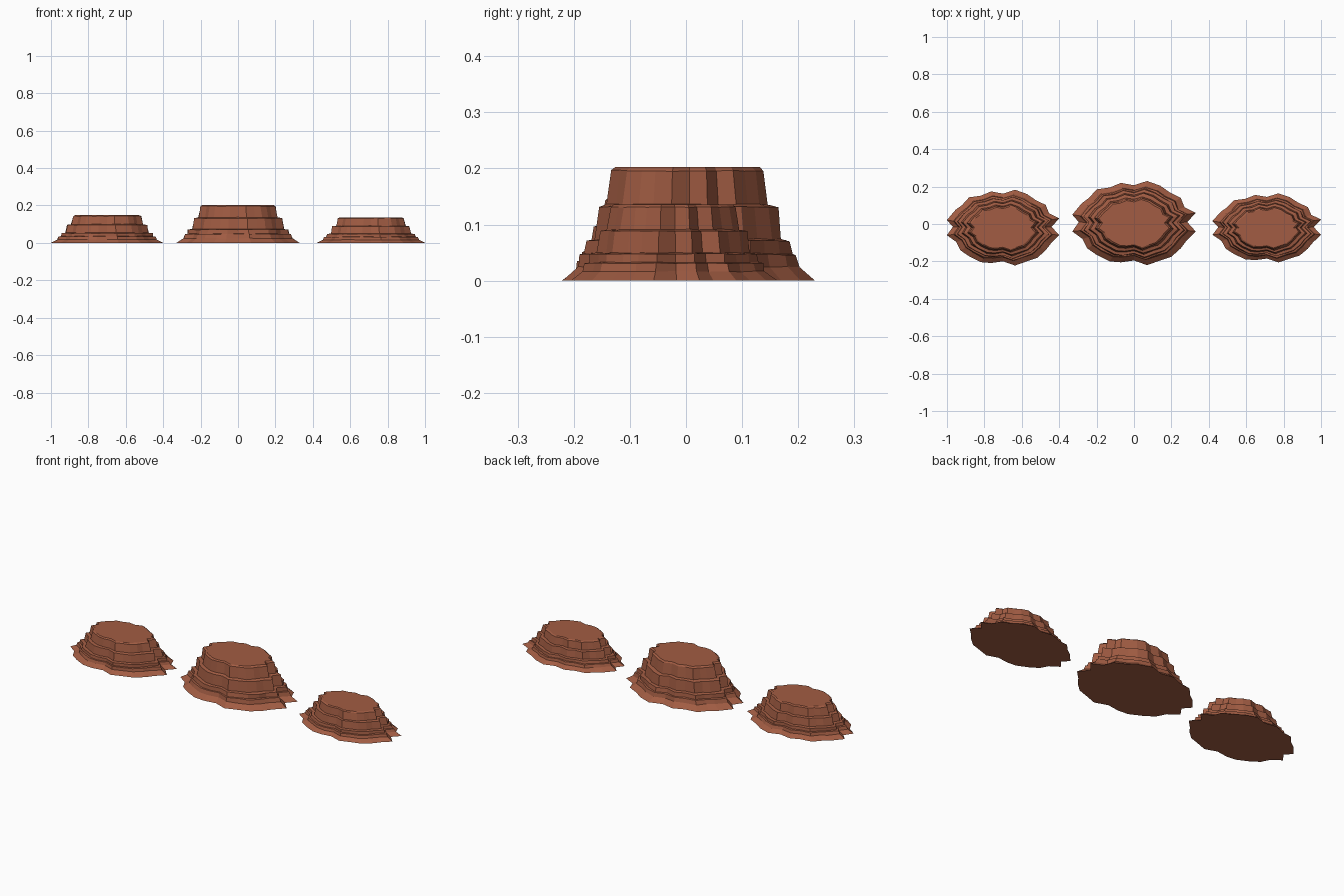
import bpy, random

cube = bpy.data.objects.get("Cube")
if cube:
    bpy.data.objects.remove(cube, do_unlink=True)

rock = bpy.data.materials.new("terracotta rock")
rock.use_nodes = True
COLOUR = (0.36, 0.108, 0.056, 1)
rock.diffuse_color = COLOUR
bsdf = rock.node_tree.nodes["Principled BSDF"]
bsdf.inputs["Base Color"].default_value = COLOUR
bsdf.inputs["Roughness"].default_value = 0.9

# Eroded foot outline, counter-clockwise
OUTLINE = [(.285, .01), (.33, .06), (.27, .09), (.25, .14), (.19, .17), (.14, .205), (.07, .23),
           (0, .207), (-.07, .22), (-.13, .195), (-.2, .185), (-.24, .14), (-.28, .11), (-.33, .05),
           (-.295, .01), (-.33, -.04), (-.275, -.08), (-.25, -.13), (-.2, -.165), (-.13, -.2),
           (-.07, -.205), (0, -.195), (.07, -.22), (.14, -.195), (.2, -.175), (.25, -.13),
           (.28, -.09), (.33, -.04)]

# Terraces: (outline scale, fraction of height)
PROFILE = [(1, 0), (.88, .12), (.86, .23), (.82, .24), (.81, .35), (.74, .365),
           (.71, .65), (.64, .67), (.605, .965), (.57, 1)]


def mesa(name, x, y, sx, sy, height, seed):
    """Stack scaled outlines into a stepped mesa with a flat cap and base."""
    rng = random.Random(seed)
    n = len(OUTLINE)
    verts, faces = [], []
    for scale, level in PROFILE:
        rough = 0 if level in (0, 1) else 0.012
        for px, py in OUTLINE:
            s = scale * (1 + rng.uniform(-rough, rough))
            z = height * (level + rng.uniform(-rough, rough) * 0.5)
            verts.append((px * s * sx, py * s * sy, z))
    for r in range(len(PROFILE) - 1):
        for i in range(n):
            a, b = r * n + i, r * n + (i + 1) % n
            faces.append((a, b, b + n, a + n))
    # Cap as a fan, base as one polygon
    top = len(verts) - n
    verts.append((0, 0, height))
    faces += [(top + i, top + (i + 1) % n, top + n) for i in range(n)]
    faces.append(tuple(reversed(range(n))))
    mesh = bpy.data.meshes.new(name)
    mesh.from_pydata(verts, [], faces)
    mesh.materials.append(rock)
    mesh.update()
    ob = bpy.data.objects.new(name, mesh)
    ob.location = (x, y, 0)
    bpy.context.scene.collection.objects.link(ob)


mesa("centre_mesa", 0, 0, 1, 1, 0.203, 1)
mesa("right_mesa", -0.7, -0.024, 0.91, 0.9, 0.148, 2)
mesa("left_mesa", 0.71, -0.025, 0.88, 0.82, 0.136, 3)
